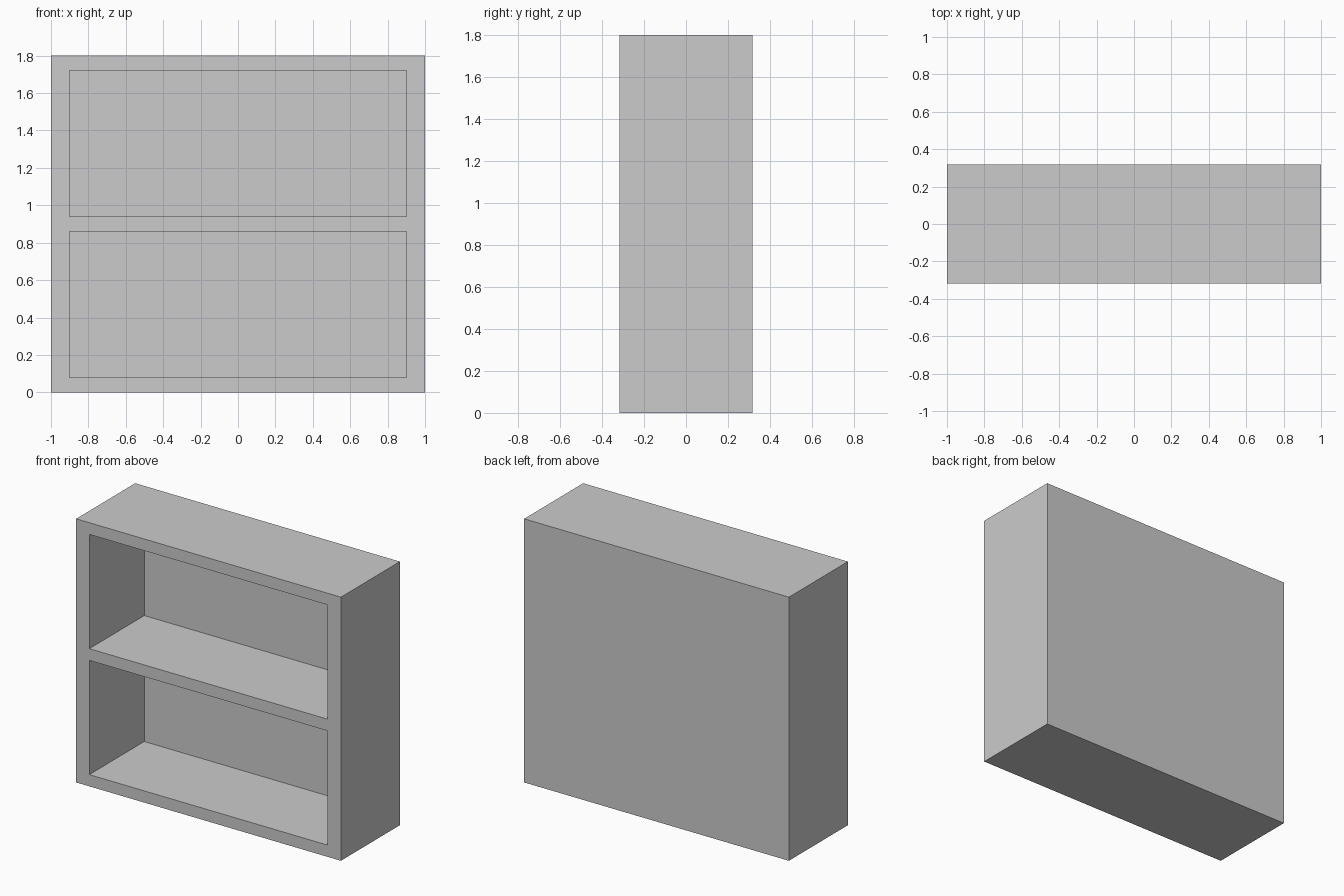
import bpy
import bmesh
from mathutils import Vector

if "Cube" in bpy.data.objects:
    bpy.data.objects.remove(bpy.data.objects["Cube"], do_unlink=True)

WIDTH, DEPTH, HEIGHT = 2.0, 0.636, 1.8
SIDE, BOARD, BACK = 0.1, 0.08, 0.044
MID = HEIGHT / 2

# Plain grey finish
grey = bpy.data.materials.new("light_grey")
grey.use_nodes = True
colour = (0.6, 0.6, 0.6, 1)
grey.diffuse_color = colour
grey.node_tree.nodes["Principled BSDF"].inputs["Base Color"].default_value = colour

# Solid block standing on the floor
bm = bmesh.new()
bmesh.ops.create_cube(bm, size=1)
bmesh.ops.scale(bm, vec=(WIDTH, DEPTH, HEIGHT), verts=bm.verts)
bmesh.ops.translate(bm, vec=(0, 0, MID), verts=bm.verts)


def cut(axis, position):
    normal, point = Vector((0, 0, 0)), Vector((0, 0, 0))
    normal[axis], point[axis] = 1, position
    geom = bm.verts[:] + bm.edges[:] + bm.faces[:]
    bmesh.ops.bisect_plane(bm, geom=geom, plane_co=point, plane_no=normal)


# Outline the side panels, shelf, top and bottom boards
inner_x = WIDTH / 2 - SIDE
for x in (-inner_x, inner_x):
    cut(0, x)
for z in (BOARD, MID - BOARD / 2, MID + BOARD / 2, HEIGHT - BOARD):
    cut(2, z)


def is_opening(face):
    c = face.calc_center_median()
    return (face.normal.y < -0.9 and abs(c.x) < inner_x
            and BOARD / 2 + 0.01 < abs(c.z - MID) < MID - BOARD)


# Push the two compartments in, leaving a thin back panel
bm.normal_update()
openings = [f for f in bm.faces if is_opening(f)]
for face in openings:
    pushed = bmesh.ops.extrude_discrete_faces(bm, faces=[face])["faces"][0]
    bmesh.ops.translate(bm, vec=(0, DEPTH - BACK, 0), verts=pushed.verts)
bmesh.ops.recalc_face_normals(bm, faces=bm.faces)

mesh = bpy.data.meshes.new("bookcase")
bm.to_mesh(mesh)
bm.free()
mesh.materials.append(grey)
bookcase = bpy.data.objects.new("bookcase", mesh)
bpy.context.collection.objects.link(bookcase)
